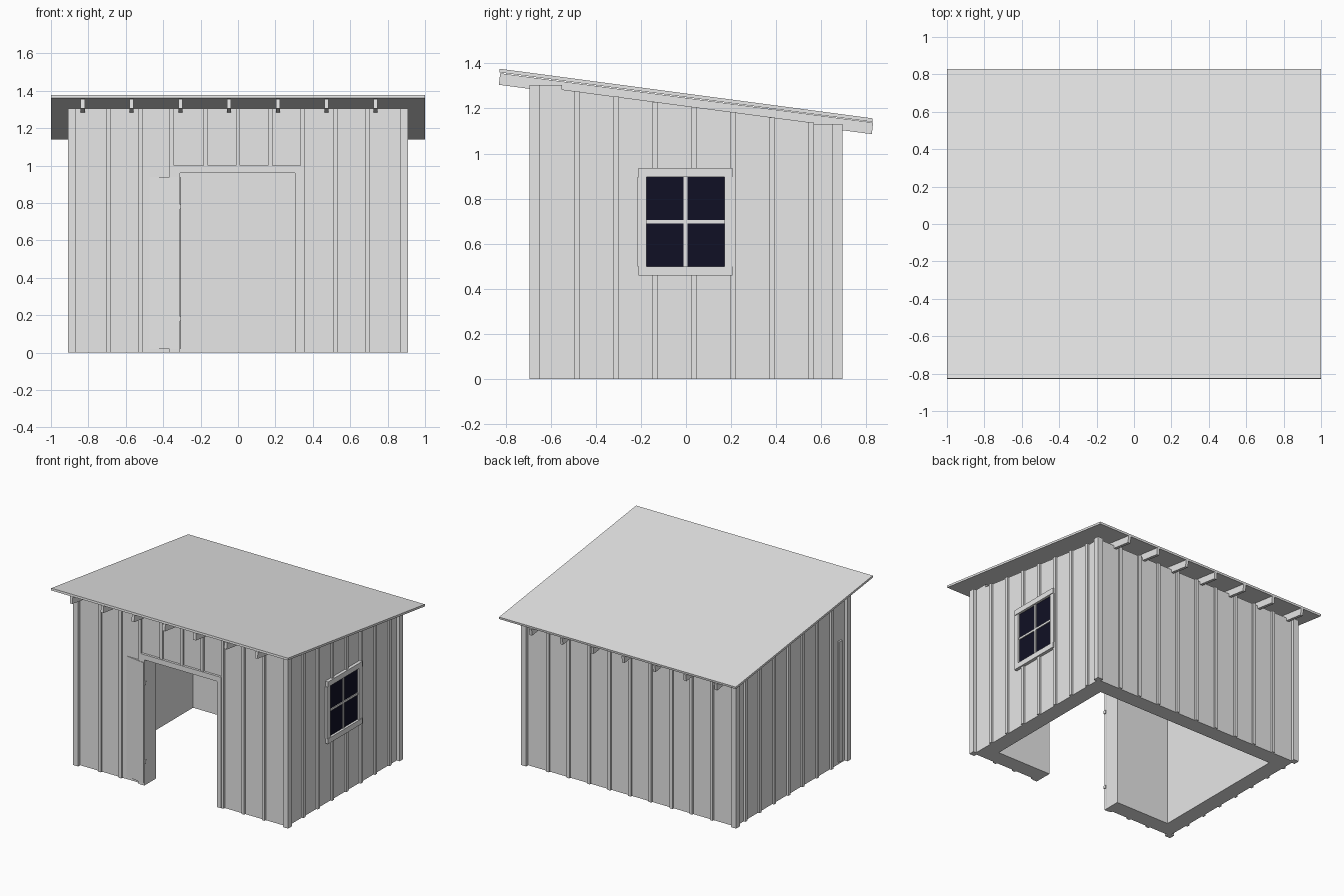
import bpy, bmesh, math
from mathutils import Matrix, Vector

if "Cube" in bpy.data.objects:
    bpy.data.objects.remove(bpy.data.objects["Cube"], do_unlink=True)


def material(name, rgb):
    m = bpy.data.materials.new(name)
    m.use_nodes = True
    m.diffuse_color = (*rgb, 1)
    m.node_tree.nodes["Principled BSDF"].inputs["Base Color"].default_value = (*rgb, 1)
    return m


GREY = material("pale grey", (0.8, 0.8, 0.8))
GLASS = material("dark navy glass", (0.005, 0.005, 0.018))


def prism(name, profile, axis, lo, hi, mat=GREY):
    """Extrude a profile along x (profile is y,z) or along y (profile is x,z)."""
    def place(p, d):
        return (d, p[0], p[1]) if axis == "x" else (p[0], d, p[1])
    bm = bmesh.new()
    face = bm.faces.new([bm.verts.new(place(p, lo)) for p in profile])
    ext = bmesh.ops.extrude_face_region(bm, geom=[face])
    move = Vector(place((0, 0), hi - lo))
    bmesh.ops.translate(bm, vec=move, verts=[g for g in ext["geom"] if isinstance(g, bmesh.types.BMVert)])
    bmesh.ops.recalc_face_normals(bm, faces=bm.faces[:])
    mesh = bpy.data.meshes.new(name)
    bm.to_mesh(mesh)
    bm.free()
    mesh.materials.append(mat)
    ob = bpy.data.objects.new(name, mesh)
    bpy.context.collection.objects.link(ob)
    return ob


def box(name, x, y, z, mat=GREY):
    rect = [(x[0], z[0]), (x[1], z[0]), (x[1], z[1]), (x[0], z[1])]
    return prism(name, rect, "y", y[0], y[1], mat)


WX, WY, T = 0.885, 0.67, 0.12      # wall outer faces and thickness
FRONT, BACK = 1.305, 1.13          # wall heights
BATTEN, DEPTH = 0.012, 0.014       # batten half width and depth
PITCH = 0.173


def side_top(y):
    return 1.284 - 0.1325 * (y + 0.55)


# Walls
door_l, door_r, door_h = -0.31, 0.305, 0.96
prism("front_wall", [(-WX, 0), (door_l, 0), (door_l, door_h), (door_r, door_h),
                     (door_r, 0), (WX, 0), (WX, FRONT), (-WX, FRONT)], "y", -WY, -WY + T)
box("back_wall", (-WX, WX), (WY - T, WY), (0, BACK))
y0, y1 = -WY + T, WY - T
for side, name in ((1, "left"), (-1, "right")):
    lo, hi = sorted((side * WX, side * (WX - T)))
    prism(name + "_wall", [(y0, 0), (y1, 0), (y1, side_top(y1)), (y0, side_top(y0))], "x", lo, hi)

# Corner posts
for sx in (-1, 1):
    for sy, top in ((-1, FRONT), (1, BACK)):
        x = sorted((sx * 0.865, sx * 0.91))
        y = sorted((sy * 0.65, sy * 0.695))
        box("corner_post", x, y, (0, top))

# Front and back battens, the middle ones starting above the doorway
for i in range(-4, 5):
    x = i * PITCH
    bottom = 1.0 if abs(i) < 2 else 0
    if i == -2:
        x -= 0.007
    span = (x - BATTEN, x + BATTEN)
    box("front_batten", span, (-WY - DEPTH, -WY), (bottom, FRONT))
    box("back_batten", span, (WY, WY + DEPTH), (0, BACK))

# Side battens, split around the window
win_lo, win_hi = 0.46, 0.935
for side in (-1, 1):
    lo, hi = sorted((side * WX, side * (WX + DEPTH)))
    for i in range(7):
        y = -0.482 + i * PITCH
        span = (y - BATTEN, y + BATTEN)
        top = side_top(y)
        if side == 1 and abs(y) < 0.19:
            box("side_batten_lower", (lo, hi), span, (0, win_lo))
            box("side_batten_upper", (lo, hi), span, (win_hi, top))
        else:
            box("side_batten", (lo, hi), span, (0, top))

# Door frame trim
trim_y = (-WY - 0.018, -WY)
box("door_head_trim", (-0.345, 0.34), trim_y, (door_h, 1.0))
box("door_left_trim", (door_r, 0.34), trim_y, (0, door_h))
box("door_right_trim", (-0.345, door_l), trim_y, (0, door_h))

# Door leaf, swung wide open about its hinge
leaf = box("door_leaf", (-0.595, 0), (0, 0.035), (0.02, 0.94))
leaf.data.transform(Matrix.Translation((-0.314, -0.695, 0)) @ Matrix.Rotation(math.radians(-9), 4, "Z"))
for z in (0.18, 0.78):
    box("door_hinge", (-0.314, -0.304), (-0.69, -0.67), (z - 0.012, z + 0.012))

# Window: glass plate, frame boards and glazing bars
box("window_glass", (WX, WX + 0.006), (-0.18, 0.18), (0.49, 0.9), GLASS)
for z in ((win_lo, 0.5), (0.895, win_hi)):
    box("window_rail", (WX, 0.909), (-0.21, 0.207), z)
for y in ((-0.215, -0.175), (0.17, 0.21)):
    box("window_stile", (WX, 0.904), y, (0.5, 0.895))
box("window_upright_bar", (WX, 0.897), (-0.01, 0.006), (0.5, 0.895))
box("window_cross_bar", (WX, 0.897), (-0.175, 0.17), (0.69, 0.706))

# Rafters and sloping roof
rafter = [(-0.83, 1.305), (-0.824, 1.356), (0.83, 1.137), (0.824, 1.086)]
for i in range(7):
    x = -0.83 + i * 0.2608
    prism("rafter", rafter, "x", x - 0.011, x + 0.011)
prism("roof_sheet", [(-0.828, 1.36), (-0.826, 1.376), (0.828, 1.156), (0.826, 1.14)], "x", -1, 1)
